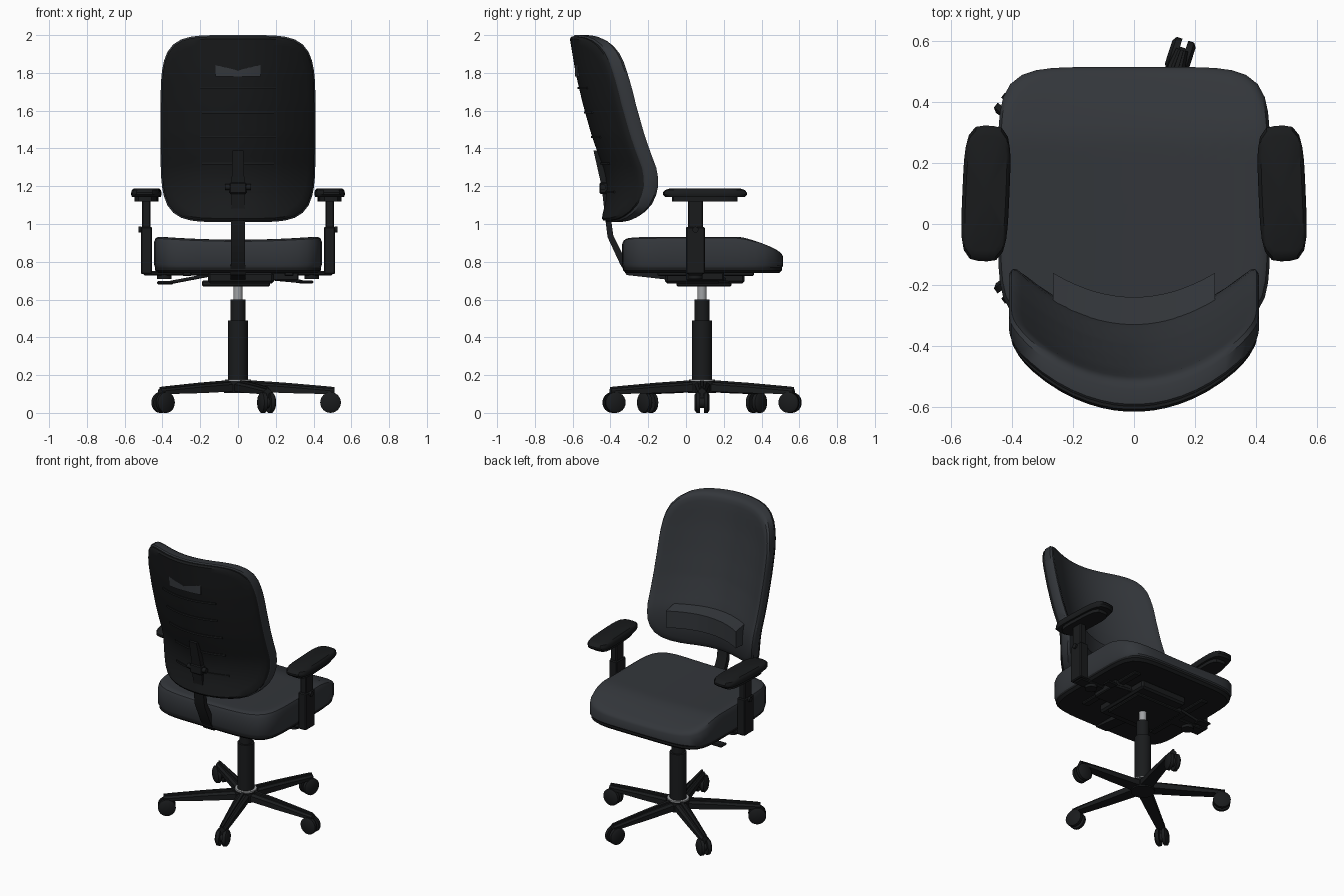
import bpy, bmesh
from math import cos, sin, pi, radians
from mathutils import Vector, Matrix

if "Cube" in bpy.data.objects:
    bpy.data.objects.remove(bpy.data.objects["Cube"])


def material(name, col):
    m = bpy.data.materials.new(name)
    m.diffuse_color = (*col, 1)
    m.use_nodes = True
    m.node_tree.nodes["Principled BSDF"].inputs["Base Color"].default_value = m.diffuse_color
    return m


FABRIC = material("fabric", (0.033, 0.037, 0.043))
PLASTIC = material("plastic", (0.010, 0.011, 0.012))
STEEL = material("steel", (0.35, 0.36, 0.37))


def finish(name, bm, mat, angle=35):
    bmesh.ops.recalc_face_normals(bm, faces=bm.faces)
    me = bpy.data.meshes.new(name)
    bm.to_mesh(me)
    bm.free()
    me.materials.append(mat)
    ob = bpy.data.objects.new(name, me)
    bpy.context.collection.objects.link(ob)
    bpy.ops.object.select_all(action='DESELECT')
    ob.select_set(True)
    bpy.context.view_layer.objects.active = ob
    bpy.ops.object.shade_smooth_by_angle(angle=radians(angle))
    return ob


def loft(name, sections, mat, angle=35):
    """Skin equal-length closed loops and cap both ends."""
    bm = bmesh.new()
    loops = [[bm.verts.new(p) for p in s] for s in sections]
    n = len(loops[0])
    for a, b in zip(loops, loops[1:]):
        for i in range(n):
            j = (i + 1) % n
            bm.faces.new((a[i], a[j], b[j], b[i]))
    bm.faces.new(loops[0])
    bm.faces.new(loops[-1])
    return finish(name, bm, mat, angle)


def box(name, x, y, z, mat=PLASTIC, bevel=0.006):
    bm = bmesh.new()
    bmesh.ops.create_cube(bm, size=1)
    for v in bm.verts:
        v.co = [(r[0] + r[1]) / 2 + c * (r[1] - r[0]) for c, r in zip(v.co, (x, y, z))]
    bmesh.ops.bevel(bm, geom=bm.edges[:], offset=bevel, segments=1, affect='EDGES')
    return finish(name, bm, mat, 25)


def rod(name, a, b, r, mat=PLASTIC, r2=None, n=24):
    a, b = Vector(a), Vector(b)
    bm = bmesh.new()
    m = Matrix.Translation((a + b) / 2) @ (b - a).to_track_quat('Z', 'Y').to_matrix().to_4x4()
    bmesh.ops.create_cone(bm, cap_ends=True, segments=n, radius1=r, radius2=r if r2 is None else r2,
                          depth=(b - a).length, matrix=m)
    return finish(name, bm, mat)


def outline(a, b, power, n=72):
    """Rounded rectangle as a superellipse."""
    pts = []
    for i in range(n):
        t = 2 * pi * (i + 0.5) / n
        r = (abs(cos(t) / a) ** power + abs(sin(t) / b) ** power) ** (-1 / power)
        pts.append((r * cos(t), r * sin(t)))
    return pts


def pad(name, shape, rings, place, mat):
    """Cushion from scaled outline rings (scale, height), placed by a function."""
    return loft(name, [[place(s * u, s * v, h) for u, v in shape] for s, h in rings], mat)


INNER = [0.02] + [0.1 * i for i in range(1, 10)]

# seat cushion and pan
SEAT = outline(0.445, 0.427, 6)


def seat_point(u, v, h):
    y = v + 0.087
    top = 0.935 - 0.018 * max(0, 1 - (u / 0.44) ** 2) - 0.075 * (max(0, y - 0.28) / 0.23) ** 1.3
    return (u, y, 0.77 + h * (top - 0.77))


pad("seat_cushion", SEAT, [(s, 1) for s in INNER] +
    [(0.95, 0.99), (0.98, 0.94), (1, 0.8), (1, 0.1), (0.985, 0), (0.02, 0)], seat_point, FABRIC)
pad("seat_pan", SEAT, [(0.02, 0.775), (0.985, 0.775), (0.985, 0.755), (0.95, 0.74), (0.02, 0.74)],
    lambda u, v, h: (u, v + 0.087, h), PLASTIC)

# backrest: curved in plan and in profile
PROFILE = [(0.9, -0.35), (1.04, -0.335), (1.12, -0.315), (1.2, -0.31), (1.28, -0.32), (1.37, -0.355),
           (1.47, -0.39), (1.63, -0.435), (1.8, -0.475), (2.1, -0.525)]


def back_point(x, z, d):
    """Point a depth d behind the front surface of the backrest."""
    for (z0, y0), (z1, y1) in zip(PROFILE, PROFILE[1:]):
        if z0 <= z <= z1:
            y = y0 + (y1 - y0) * (z - z0) / (z1 - z0)
            break
    return (x, y + 0.19 * (x / 0.41) ** 2 - d, z)


BACK = outline(0.41, 0.495, 5)


def place_back(u, v, d):
    return back_point(u, v + 1.505, d)


pad("back_cushion", BACK, [(s, 0) for s in INNER] +
    [(0.95, 0.003), (0.98, 0.012), (1, 0.032), (1, 0.082), (0.985, 0.09)] +
    [(s, 0.09) for s in INNER[::-1]], place_back, FABRIC)
pad("back_shell", BACK, [(s, 0.08) for s in INNER] + [(0.985, 0.08), (0.985, 0.1), (0.96, 0.11)] +
    [(s, 0.11) for s in INNER[::-1]], place_back, PLASTIC)


def bent_strip(name, w, z0, z1, d0, d1, mat, slope=0.0, n=16):
    """Bar that follows the backrest; z1 may be a function of x, front edge may be sloped in."""
    secs = []
    for i in range(n + 1):
        x = -w + 2 * w * i / n
        t = z1(x) if callable(z1) else z1
        m = (z0 + t) / 2
        y0, y1 = back_point(x, m, d0)[1], back_point(x, m, d1)[1]
        secs.append([(x, y0, z0 + slope * 0.3), (x, y0, t - slope), (x, y1, t), (x, y1, z0)])
    return loft(name, secs, mat, 30)


bent_strip("lumbar_pillow", 0.265, 1.165, 1.305, -0.075, 0.03, FABRIC, 0.02)
bent_strip("grip_recess", 0.12, 1.78, lambda x: 1.81 + 0.055 * abs(x) / 0.12, 0.1, 0.113, FABRIC)
for i, z in enumerate((1.72, 1.59, 1.46, 1.32, 1.17)):
    bent_strip(f"shell_rib_{i}", 0.2 if i % 2 == 0 else 0.19, z - 0.006, z + 0.006, 0.1, 0.117, PLASTIC)

# back support bar with height knob: outer y,z, inner y,z, half width
BAR = [(-0.05, 0.70, -0.05, 0.735, 0.04), (-0.315, 0.73, -0.30, 0.76, 0.04), (-0.35, 0.79, -0.315, 0.80, 0.038),
       (-0.415, 0.93, -0.385, 0.94, 0.037), (-0.43, 1.05, -0.40, 1.05, 0.036),
       (-0.447, 1.2, -0.41, 1.2, 0.035), (-0.49, 1.39, -0.46, 1.39, 0.028)]
loft("back_support_bar", [[(-w, a, b), (w, a, b), (w, c, d), (-w, c, d)] for a, b, c, d, w in BAR], PLASTIC, 20)
box("back_bar_clamp", (-0.045, 0.045), (-0.458, -0.40), (1.16, 1.22))
rod("back_height_knob", (-0.07, -0.44, 1.195), (0.07, -0.44, 1.195), 0.016)

# tilt mechanism under the seat
box("mechanism_housing", (-0.16, 0.19), (-0.11, 0.31), (0.685, 0.745), bevel=0.012)
box("mechanism_base", (-0.19, 0.17), (-0.05, 0.24), (0.67, 0.70))
box("mechanism_side", (0.18, 0.32), (0.0, 0.2), (0.70, 0.745))
for s in (-1, 1):
    box("slide_rail", (s * 0.27 - 0.025, s * 0.27 + 0.025), (-0.15, 0.36), (0.725, 0.75))
rod("tilt_lever", (-0.15, 0.2, 0.73), (-0.36, 0.2, 0.69), 0.009, n=12)
box("tilt_lever_paddle", (-0.43, -0.34), (0.17, 0.23), (0.681, 0.697))
rod("height_lever", (0.18, 0.2, 0.71), (0.34, 0.2, 0.695), 0.009, n=12)
box("height_lever_paddle", (0.32, 0.4), (0.17, 0.23), (0.685, 0.701))

# armrests, mirrored left and right
ARM = outline(0.077, 0.222, 4, 48)
ca, sa = cos(radians(2.5)), sin(radians(2.5))
for s, side in ((-1, "left"), (1, "right")):
    def xr(a, b):
        return tuple(sorted((s * a, s * b)))

    def arm_point(u, v, z, s=s):
        return (s * (0.485 + u * ca - v * sa), 0.1 + v * ca + u * sa, z)

    pad(f"{side}_arm_pad", ARM, [(0.02, 1.188), (0.85, 1.187), (0.95, 1.18), (1, 1.166), (1, 1.155),
                                 (0.94, 1.142), (0.02, 1.14)], arm_point, PLASTIC)
    pad(f"{side}_arm_plate", ARM, [(0.02, 1.143), (0.78, 1.143), (0.78, 1.12), (0.02, 1.12)], arm_point, PLASTIC)
    box(f"{side}_arm_post", xr(0.463, 0.508), (0.01, 0.09), (0.9, 1.13))
    box(f"{side}_arm_sleeve", xr(0.455, 0.514), (0.0, 0.1), (0.735, 0.985))
    rod(f"{side}_arm_button", (s * 0.51, 0.05, 0.97), (s * 0.526, 0.05, 0.97), 0.016)
    box(f"{side}_arm_bracket", xr(0.15, 0.5), (0.01, 0.09), (0.728, 0.75))
    rod(f"{side}_arm_knob", (s * 0.39, 0.05, 0.71), (s * 0.39, 0.05, 0.745), 0.038)

# gas column
CY = 0.085
for name, z0, z1, r, m in (("column_lower", 0.12, 0.49, 0.052, PLASTIC), ("column_middle", 0.48, 0.6, 0.04, PLASTIC),
                           ("column_piston", 0.59, 0.69, 0.024, STEEL), ("hub_ring", 0.15, 0.178, 0.068, STEEL),
                           ("base_hub", 0.105, 0.168, 0.075, PLASTIC)):
    rod(name, (0, CY, z0), (0, CY, z1), r, m, n=32)

# five-star base with twin-wheel casters; arm sections: radius, half width, bottom, top
for k in range(5):
    c, s = cos(2 * pi * k / 5), sin(2 * pi * k / 5)

    def P(r, t, z):
        return (r * c - t * s, CY + r * s + t * c, z)

    secs = [(0.03, 0.042, 0.115, 0.165), (0.25, 0.034, 0.105, 0.15), (0.46, 0.027, 0.1, 0.132),
            (0.51, 0.02, 0.1, 0.127)]
    loft(f"base_arm_{k}", [[P(r, -w, a), P(r, w, a), P(r, w, b - 0.012), P(r, w * 0.6, b), P(r, -w * 0.6, b),
                            P(r, -w, b - 0.012)] for r, w, a, b in secs], PLASTIC, 20)
    loft(f"base_arm_ridge_{k}", [[P(r, -w * 0.3, b - 0.01), P(r, w * 0.3, b - 0.01), P(r, w * 0.25, b + 0.01),
                                  P(r, -w * 0.25, b + 0.01)] for r, w, a, b in secs], PLASTIC, 20)
    rod(f"caster_stem_{k}", P(0.49, 0, 0.05), P(0.49, 0, 0.12), 0.014, n=12)
    rod(f"caster_axle_{k}", P(0.49, -0.03, 0.054), P(0.49, 0.03, 0.054), 0.028, n=16)
    for t in (-1, 1):
        rod(f"caster_wheel_{k}", P(0.49, t * 0.01, 0.055), P(0.49, t * 0.03, 0.055), 0.055)
        rod(f"caster_cap_{k}", P(0.49, t * 0.03, 0.055), P(0.49, t * 0.04, 0.055), 0.055, r2=0.04)
